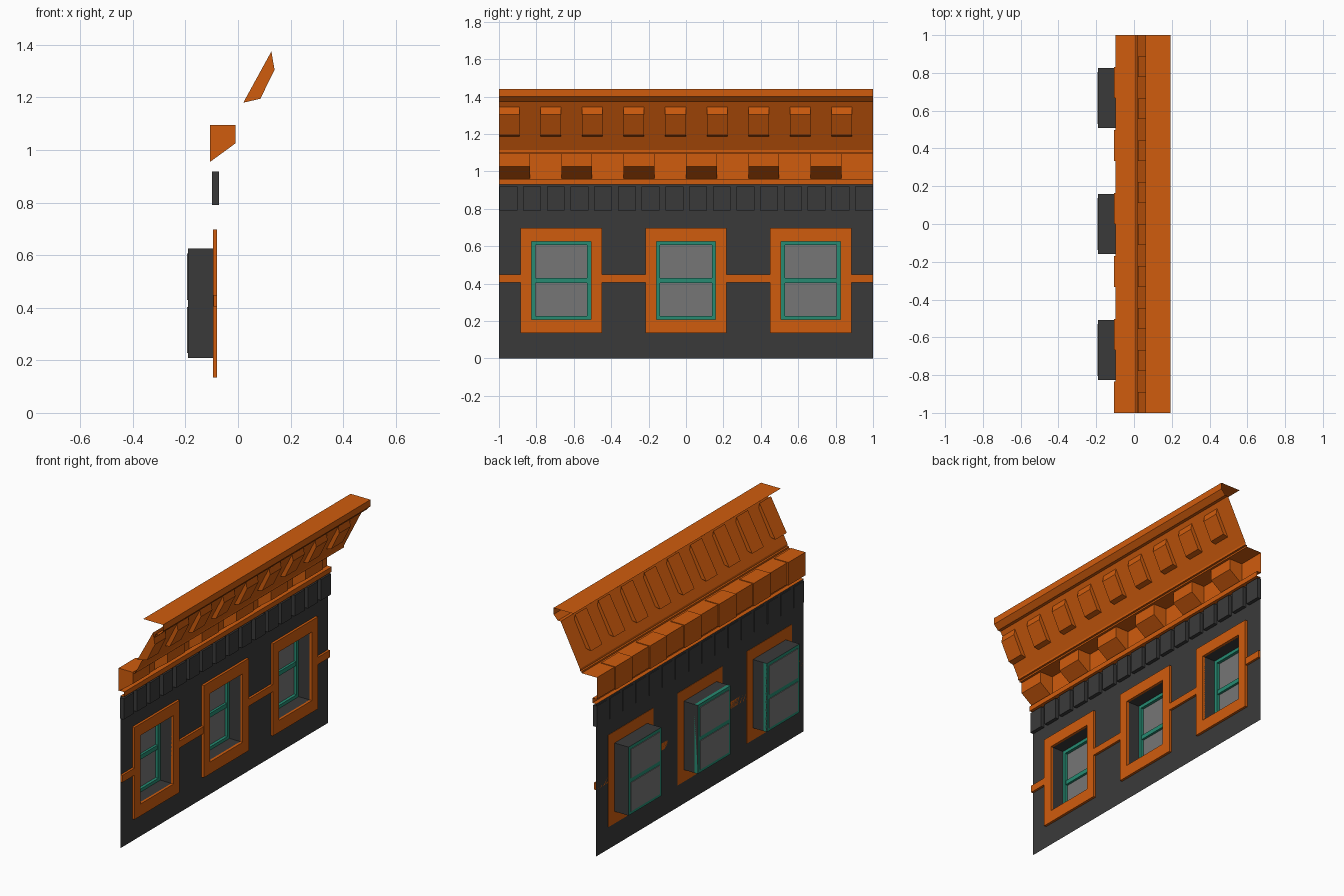
import bpy, bmesh

if "Cube" in bpy.data.objects:
    bpy.data.objects.remove(bpy.data.objects["Cube"])


def material(name, rgb):
    m = bpy.data.materials.new(name)
    m.diffuse_color = (*rgb, 1)
    m.use_nodes = True
    m.node_tree.nodes["Principled BSDF"].inputs["Base Color"].default_value = m.diffuse_color
    return m


ORANGE = material("orange_paint", (0.63, 0.107, 0.004))
DARK = material("dark_masonry", (0.042, 0.042, 0.042))
TEAL = material("teal_paint", (0.02, 0.26, 0.17))
GLASS = material("grey_glass", (0.18, 0.18, 0.18))


def finish(bm, name, mat, closed=True):
    if closed:
        bmesh.ops.recalc_face_normals(bm, faces=bm.faces)
    me = bpy.data.meshes.new(name)
    bm.to_mesh(me)
    bm.free()
    me.materials.append(mat)
    ob = bpy.data.objects.new(name, me)
    bpy.context.collection.objects.link(ob)
    return ob


def add_prism(bm, profile, y0, y1, closed=True):
    """Extrude an x/z profile along y; open profiles become sheets."""
    a = [bm.verts.new((x, y0, z)) for x, z in profile]
    b = [bm.verts.new((x, y1, z)) for x, z in profile]
    n = len(profile)
    for i in range(n if closed else n - 1):
        j = (i + 1) % n
        bm.faces.new((a[i], a[j], b[j], b[i]))
    if closed:
        bm.faces.new(a)
        bm.faces.new(b[::-1])


def add_box(bm, x0, x1, y0, y1, z0, z1):
    add_prism(bm, [(x0, z0), (x1, z0), (x1, z1), (x0, z1)], y0, y1)


def add_ring(bm, x0, x1, outer, inner):
    """Rectangular frame in the y/z plane; outer/inner = (y0, y1, z0, z1)."""
    def loop(x, r):
        return [bm.verts.new((x, r[i], r[k])) for i, k in ((0, 2), (1, 2), (1, 3), (0, 3))]
    loops = [loop(x0, outer), loop(x1, outer), loop(x1, inner), loop(x0, inner)]
    for k in range(4):
        p, q = loops[k], loops[(k + 1) % 4]
        for i in range(4):
            j = (i + 1) % 4
            bm.faces.new((p[i], p[j], q[j], q[i]))


WALL_X = -0.094
CENTRES = (-0.667, 0.0, 0.667)
HW, Z0, Z1 = 0.158, 0.208, 0.626      # window opening

# Wall sheet with three openings
bm = bmesh.new()
ys = [-1] + [c + s * HW for c in CENTRES for s in (-1, 1)] + [1]
zs = [0, Z0, Z1, 0.93]
grid = [[bm.verts.new((WALL_X, y, z)) for z in zs] for y in ys]
for i in range(len(ys) - 1):
    for k in range(3):
        if not (k == 1 and i % 2 == 1):
            bm.faces.new((grid[i][k], grid[i + 1][k], grid[i + 1][k + 1], grid[i][k + 1]))
finish(bm, "wall", DARK, closed=False)

# Windows: recess, surround, sash and panes
for n, c in enumerate(CENTRES, 1):
    bm = bmesh.new()
    ring = [(c - HW, Z0), (c + HW, Z0), (c + HW, Z1), (c - HW, Z1)]
    f = [bm.verts.new((WALL_X, y, z)) for y, z in ring]
    b = [bm.verts.new((-0.19, y, z)) for y, z in ring]
    for i in range(4):
        j = (i + 1) % 4
        bm.faces.new((f[j], f[i], b[i], b[j]))
    finish(bm, f"window_recess_{n}", DARK, closed=False)

    bm = bmesh.new()
    add_ring(bm, -0.096, -0.079, (c - 0.217, c + 0.217, 0.135, 0.697),
             (c - HW, c + HW, Z0, Z1))
    finish(bm, f"window_surround_{n}", ORANGE)

    bm = bmesh.new()
    add_ring(bm, -0.19, -0.168, (c - HW, c + HW, Z0, Z1),
             (c - 0.138, c + 0.138, 0.227, 0.606))
    add_box(bm, -0.19, -0.172, c - 0.138, c + 0.138, 0.403, 0.429)
    finish(bm, f"window_sash_{n}", TEAL)

    bm = bmesh.new()
    for z0, z1 in ((0.227, 0.403), (0.429, 0.606)):
        add_box(bm, -0.194, -0.186, c - 0.138, c + 0.138, z0, z1)
    finish(bm, f"window_panes_{n}", GLASS)

# String course between the surrounds
bm = bmesh.new()
for y0, y1 in ((-1, -0.884), (-0.45, -0.217), (0.217, 0.45), (0.884, 1)):
    add_box(bm, WALL_X, -0.08, y0, y1, 0.405, 0.448)
finish(bm, "string_course", ORANGE)

# Dentil row
bm = bmesh.new()
for i in range(16):
    y = -0.998 + i * 0.1268
    add_box(bm, -0.098, -0.072, y, y + 0.096, 0.79, 0.918)
finish(bm, "dentils", DARK)

# Cornice sheet: band, frieze, ledge, sloped face and cap
cornice = [(WALL_X, 0.93), (-0.068, 0.93), (-0.068, 0.96), (-0.098, 0.96),
           (-0.098, 1.092), (0.004, 1.092), (0.004, 1.102), (0.016, 1.102),
           (0.016, 1.115), (0.146, 1.37), (0.165, 1.37), (0.194, 1.40),
           (0.194, 1.44), (0.06, 1.44)]
bm = bmesh.new()
add_prism(bm, cornice, -1, 1, closed=False)
finish(bm, "cornice", ORANGE, closed=False)

# Large brackets under the ledge
bm = bmesh.new()
for i in range(6):
    y = -1 + i / 3
    add_prism(bm, [(-0.106, 0.955), (-0.01, 1.025), (-0.01, 1.096), (-0.106, 1.096)], y, y + 0.165)
finish(bm, "ledge_brackets", ORANGE)

# Small blocks on the sloped face
bm = bmesh.new()
for i in range(9):
    y = -1 + i * 2 / 9
    add_prism(bm, [(0.02, 1.18), (0.085, 1.195), (0.139, 1.305), (0.127, 1.375)], y, y + 0.11)
finish(bm, "slope_blocks", ORANGE)
